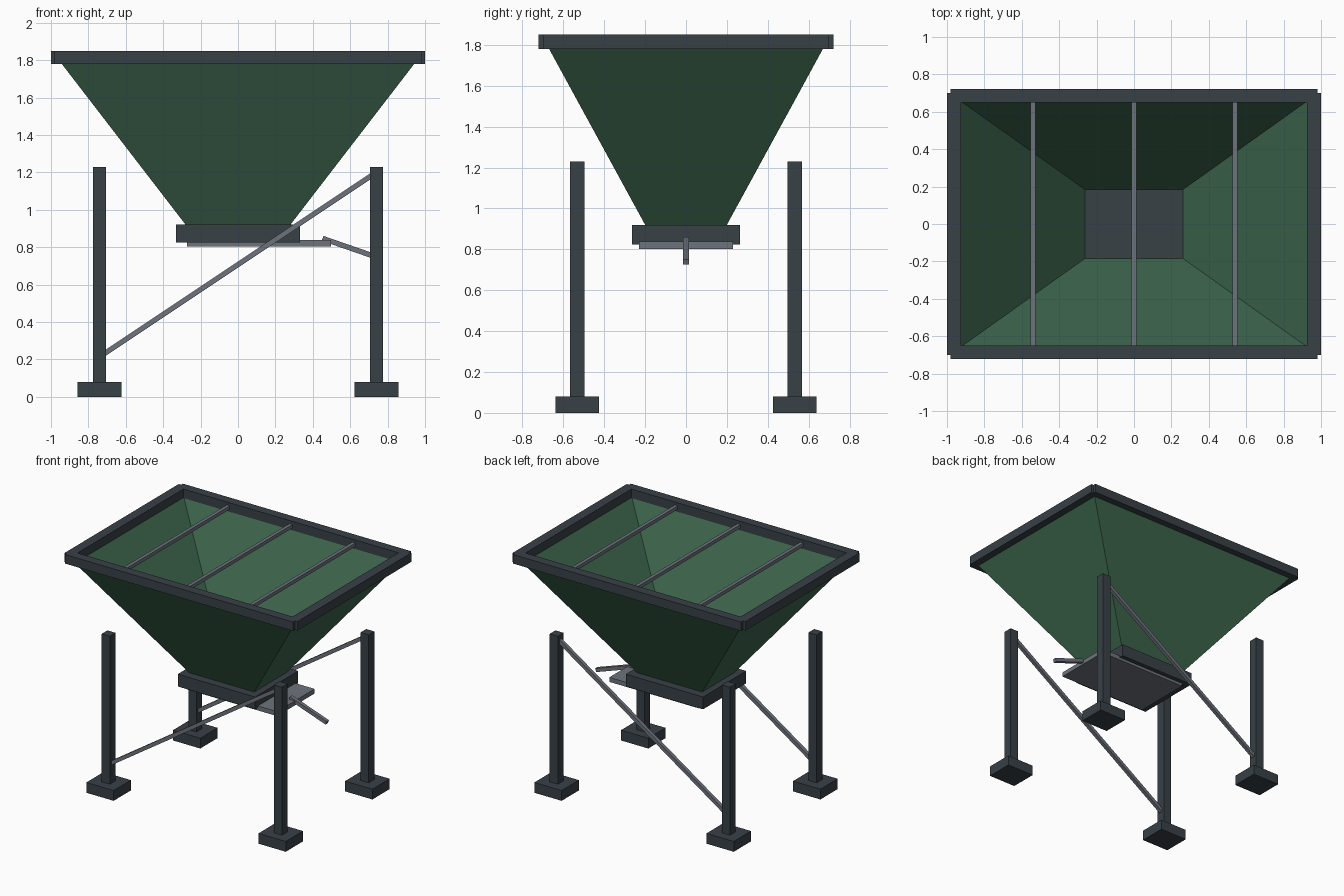
import bpy
import bmesh
from mathutils import Vector

cube = bpy.data.objects.get("Cube")
if cube:
    bpy.data.objects.remove(cube, do_unlink=True)


def make_material(name, rgb):
    mat = bpy.data.materials.new(name)
    mat.use_nodes = True
    color = (*rgb, 1.0)
    mat.diffuse_color = color
    mat.node_tree.nodes["Principled BSDF"].inputs["Base Color"].default_value = color
    return mat


GREEN = make_material("green paint", (0.05, 0.14, 0.08))
DARK = make_material("dark frame steel", (0.04, 0.052, 0.062))
STEEL = make_material("bare steel", (0.155, 0.175, 0.205))


def finish(name, bm, mat):
    bmesh.ops.recalc_face_normals(bm, faces=bm.faces)
    mesh = bpy.data.meshes.new(name)
    bm.to_mesh(mesh)
    bm.free()
    mesh.materials.append(mat)
    obj = bpy.data.objects.new(name, mesh)
    bpy.context.collection.objects.link(obj)
    return obj


def box(name, center, size, mat):
    bm = bmesh.new()
    bmesh.ops.create_cube(bm, size=1.0)
    bmesh.ops.scale(bm, vec=size, verts=bm.verts)
    obj = finish(name, bm, mat)
    obj.location = center
    return obj


def bar(name, start, end, width, mat):
    """Square bar between two points in a plane of constant y."""
    start, end = Vector(start), Vector(end)
    span = end - start
    obj = box(name, (start + end) / 2, (span.length, width, width), mat)
    obj.rotation_euler = Vector((1, 0, 0)).rotation_difference(span).to_euler()
    return obj


def rectangle(bm, x, y, z):
    return [bm.verts.new((sx * x, sy * y, z))
            for sx, sy in ((-1, -1), (1, -1), (1, 1), (-1, 1))]


# Tapered hopper with a thin wall, open at top and bottom
bm = bmesh.new()
loops = [rectangle(bm, 0.28, 0.2, 0.92), rectangle(bm, 0.95, 0.675, 1.79),
         rectangle(bm, 0.93, 0.66, 1.79), rectangle(bm, 0.263, 0.185, 0.92)]
for k in range(4):
    a, b = loops[k], loops[(k + 1) % 4]
    for i in range(4):
        j = (i + 1) % 4
        bm.faces.new((a[i], a[j], b[j], b[i]))
finish("hopper_shell", bm, GREEN)

# Rim beams around the mouth
for s, side in ((-1, "front"), (1, "back")):
    box(f"rim_{side}", (0, s * 0.686, 1.815), (1.96, 0.072, 0.07), DARK)
for s, side in ((-1, "right"), (1, "left")):
    box(f"rim_{side}", (s * 0.9625, 0, 1.815), (0.075, 1.4, 0.07), DARK)

# Grate bars across the mouth
for i in (-1, 0, 1):
    box(f"grate_bar_{i + 2}", (i * 0.54, 0, 1.812), (0.027, 1.31, 0.027), STEEL)

# Outlet collar, sliding gate and its handle
box("outlet_collar", (0, 0, 0.872), (0.665, 0.53, 0.096), DARK)
box("slide_gate", (0.113, 0, 0.82), (0.77, 0.462, 0.035), STEEL)
bar("gate_handle", (0.452, 0, 0.847), (0.767, 0, 0.738), 0.028, STEEL)

# Legs, foot pads and diagonal braces
for sy, depth in ((-1, "front"), (1, "back")):
    y = sy * 0.532
    for sx, side in ((-1, "right"), (1, "left")):
        x = sx * 0.74
        box(f"{depth}_{side}_leg", (x, y, 0.65), (0.07, 0.07, 1.16), DARK)
        box(f"{depth}_{side}_foot", (x, y, 0.04), (0.235, 0.212, 0.08), DARK)
    bar(f"{depth}_brace", (-0.72, y, 0.227), (0.72, y, 1.187), 0.028, STEEL)
